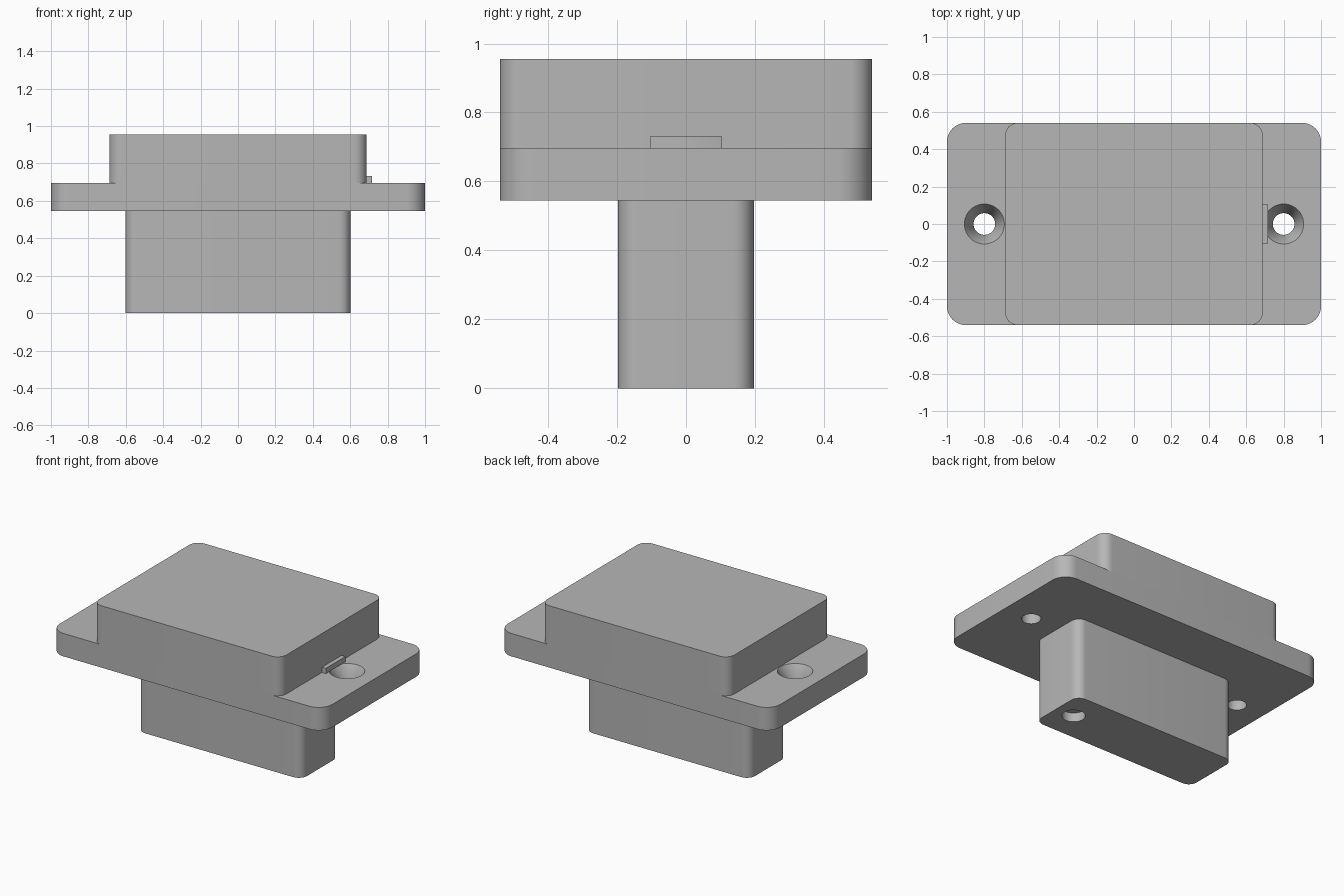
import bpy
import bmesh
from math import cos, sin, pi, radians

default = bpy.data.objects.get("Cube")
if default:
    bpy.data.objects.remove(default, do_unlink=True)

grey = bpy.data.materials.new("plain grey")
grey.use_nodes = True
colour = (0.47, 0.47, 0.47, 1)
grey.diffuse_color = colour
grey.node_tree.nodes["Principled BSDF"].inputs["Base Color"].default_value = colour


def finish(name, bm):
    bmesh.ops.recalc_face_normals(bm, faces=bm.faces)
    mesh = bpy.data.meshes.new(name)
    bm.to_mesh(mesh)
    bm.free()
    mesh.materials.append(grey)
    obj = bpy.data.objects.new(name, mesh)
    bpy.context.collection.objects.link(obj)
    return obj


def rounded_block(name, half_x, half_y, z0, z1, radius, steps=10):
    """Upright slab with rounded vertical corners."""
    bm = bmesh.new()
    ring = []
    for quarter, (sx, sy) in enumerate(((1, 1), (-1, 1), (-1, -1), (1, -1))):
        for i in range(steps + 1):
            a = (quarter + i / steps) * pi / 2
            ring.append(bm.verts.new((sx * (half_x - radius) + radius * cos(a),
                                      sy * (half_y - radius) + radius * sin(a), z0)))
    base = bm.faces.new(ring)
    top = bmesh.ops.extrude_face_region(bm, geom=[base])["geom"]
    bmesh.ops.translate(bm, vec=(0, 0, z1 - z0),
                        verts=[v for v in top if isinstance(v, bmesh.types.BMVert)])
    return finish(name, bm)


def turned_cutter(name, x, profile, sides=40):
    """Closed round solid from (radius, z) pairs."""
    bm = bmesh.new()
    rings = [[bm.verts.new((x + r * cos(2 * pi * i / sides), r * sin(2 * pi * i / sides), z))
              for i in range(sides)] for r, z in profile]
    for low, high in zip(rings, rings[1:]):
        for i in range(sides):
            j = (i + 1) % sides
            bm.faces.new((low[i], low[j], high[j], high[i]))
    bm.faces.new(rings[0])
    bm.faces.new(rings[-1])
    obj = finish(name, bm)
    obj.hide_render = True
    return obj


def activate(obj):
    bpy.ops.object.select_all(action="DESELECT")
    obj.select_set(True)
    bpy.context.view_layer.objects.active = obj


def cut(obj, cutter):
    activate(obj)
    mod = obj.modifiers.new("hole", "BOOLEAN")
    mod.operation = "DIFFERENCE"
    mod.solver = "EXACT"
    mod.object = cutter
    bpy.ops.object.modifier_apply(modifier=mod.name)
    bpy.data.objects.remove(cutter, do_unlink=True)


FLANGE_LOW, FLANGE_TOP, TOP = 0.545, 0.697, 0.955

# Main bodies
plug = rounded_block("lower_plug", 0.602, 0.197, 0, FLANGE_LOW, 0.06)
flange = rounded_block("mounting_flange", 1.0, 0.54, FLANGE_LOW, FLANGE_TOP, 0.1)
housing = rounded_block("upper_housing", 0.688, 0.54, FLANGE_TOP, TOP, 0.065)

# Countersunk screw holes
for side in (-1, 1):
    cut(flange, turned_cutter("screw_cutter", side * 0.8,
                              ((0.058, 0.5), (0.058, 0.61), (0.107, FLANGE_TOP),
                               (0.107, 0.75))))

# Shallow round recess under the plug
cut(plug, turned_cutter("recess_cutter", 0.47, ((0.07, -0.05), (0.07, 0.06))))

# Small ledge beside one screw hole
ledge = rounded_block("side_ledge", 0.0165, 0.103, FLANGE_TOP, 0.732, 0.002, 2)
ledge.location.x = 0.7005

for part in (plug, flange, housing, ledge):
    activate(part)
    bpy.ops.object.shade_smooth_by_angle(angle=radians(30))
